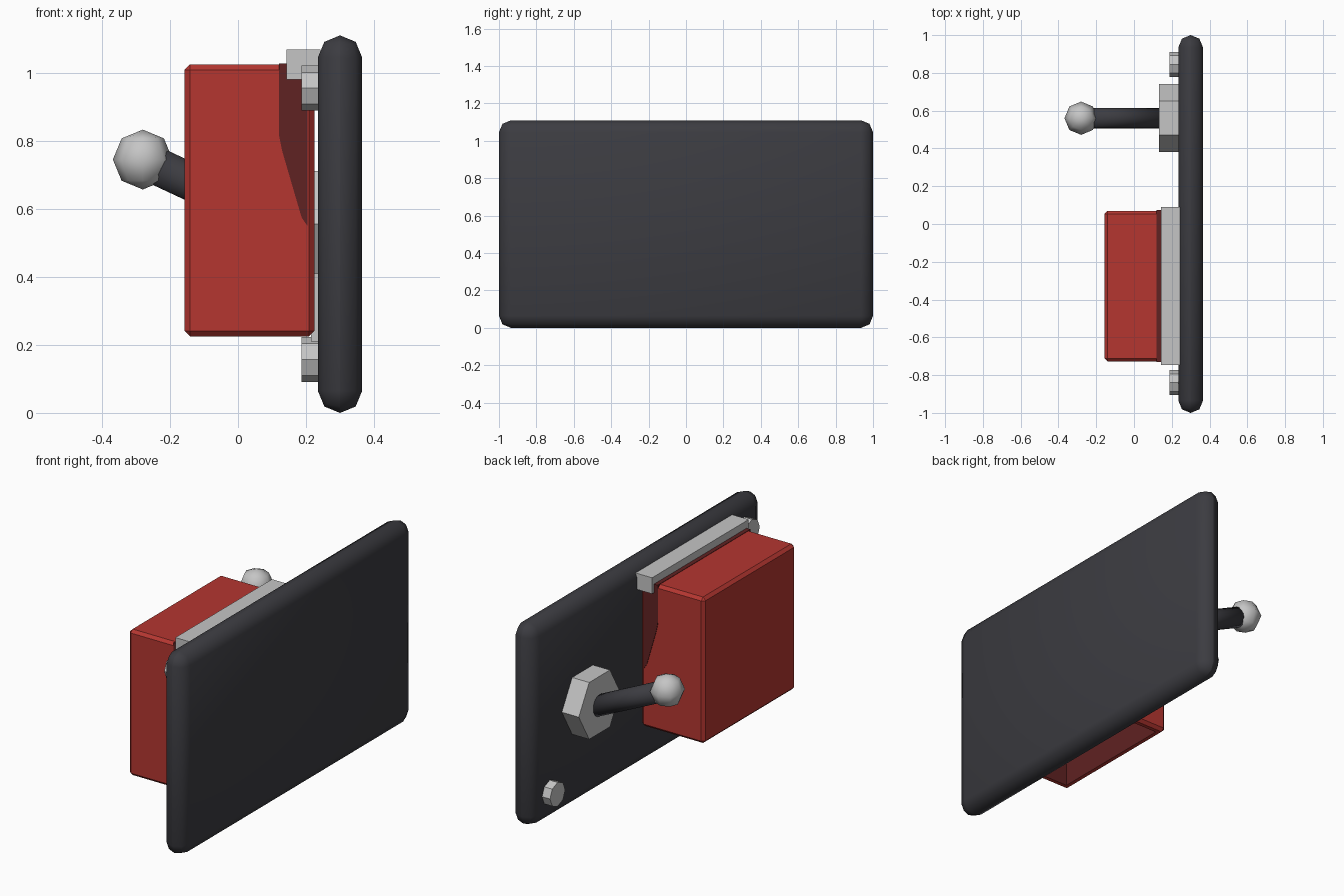
import bpy, bmesh, math
from mathutils import Vector, Matrix

cube = bpy.data.objects.get("Cube")
if cube:
    bpy.data.objects.remove(cube, do_unlink=True)


def material(name, rgb):
    m = bpy.data.materials.new(name)
    m.use_nodes = True
    m.diffuse_color = (*rgb, 1)
    m.node_tree.nodes["Principled BSDF"].inputs["Base Color"].default_value = (*rgb, 1)
    return m


RED = material("red", (0.46, 0.037, 0.03))
DARK_RED = material("dark red", (0.115, 0.016, 0.016))
CHARCOAL = material("charcoal", (0.045, 0.045, 0.053))
GREY = material("light grey", (0.56, 0.56, 0.56))


def finish(name, bm, *mats, smooth=False):
    bmesh.ops.recalc_face_normals(bm, faces=bm.faces)
    for f in bm.faces:
        f.smooth = smooth
    mesh = bpy.data.meshes.new(name)
    bm.to_mesh(mesh)
    bm.free()
    for m in mats:
        mesh.materials.append(m)
    obj = bpy.data.objects.new(name, mesh)
    bpy.context.collection.objects.link(obj)
    return obj


def box_mesh(lo, hi, bevel=0, segments=1):
    lo, hi = Vector(lo), Vector(hi)
    bm = bmesh.new()
    bmesh.ops.create_cube(bm, size=1, matrix=Matrix.Translation((lo + hi) / 2)
                          @ Matrix.Diagonal((*(hi - lo), 1)))
    if bevel:
        bmesh.ops.bevel(bm, geom=bm.edges[:], offset=bevel, segments=segments,
                        profile=0.5, affect='EDGES')
        bmesh.ops.remove_doubles(bm, verts=bm.verts, dist=0.0005)
    return bm


def prism(name, points, step, mat):
    """Extrude a closed outline by a vector."""
    bm = bmesh.new()
    face = bm.faces.new([bm.verts.new(p) for p in points])
    ext = bmesh.ops.extrude_face_region(bm, geom=[face])
    bmesh.ops.translate(bm, vec=step,
                        verts=[v for v in ext["geom"] if isinstance(v, bmesh.types.BMVert)])
    return finish(name, bm, mat)


def disc(name, sides, radius, y, z, x0, x1):
    angles = [2 * math.pi * i / sides for i in range(sides)]
    points = [(x0, y + radius * math.cos(a), z + radius * math.sin(a)) for a in angles]
    return prism(name, points, (x1 - x0, 0, 0), GREY)


# Rounded wall plate
finish("wall_plate", box_mesh((0.235, -1, 0), (0.365, 1, 1.11), 0.0645, 2),
       CHARCOAL, smooth=True)

# Red housing, hollow and open underneath
bm = box_mesh((-0.157, -0.727, 0.225), (0.225, 0.07, 1.025), 0.016)
bottom = min(bm.faces, key=lambda f: f.calc_center_median().z)
bmesh.ops.inset_individual(bm, faces=[bottom], thickness=0.03)
cavity = bmesh.ops.extrude_discrete_faces(bm, faces=[bottom])["faces"][0]
bmesh.ops.translate(bm, vec=(0, 0, 0.72), verts=cavity.verts)
cavity.material_index = 1
for edge in cavity.edges:
    for f in edge.link_faces:
        f.material_index = 1
finish("housing", bm, RED, DARK_RED)

# Dark curved liner showing on both sides and the top edge of the housing
outline = [(0.12, 1.027), (0.12, 0.82), (0.13, 0.77), (0.165, 0.65),
           (0.187, 0.575), (0.204, 0.55), (0.204, 1.027)]
prism("housing_liner", [(x, -0.73, z) for x, z in outline], (0, 0.803, 0), DARK_RED)

# Top bar and the pad between housing and plate
finish("top_bar", box_mesh((0.143, -0.747, 0.98), (0.243, 0.09, 1.068)), GREY)
finish("back_pad", box_mesh((0.215, -0.6, 0.21), (0.24, -0.1, 0.41)), GREY)

# Bolts in opposite corners
for name, y, z in (("upper_bolt", -0.84, 0.955), ("lower_bolt", 0.845, 0.157)):
    disc(name, 8, 0.066, y, z, 0.187, 0.24)

# Lever: hexagonal base, slanted rod, ball knob
disc("lever_base", 6, 0.18, 0.56, 0.555, 0.132, 0.24)
start, knob = Vector((0.18, 0.56, 0.53)), Vector((-0.28, 0.56, 0.745))
axis = knob - start
bm = bmesh.new()
bmesh.ops.create_cone(bm, cap_ends=True, segments=16, radius1=0.055, radius2=0.055,
                      depth=axis.length, matrix=Matrix.Translation((start + knob) / 2)
                      @ axis.to_track_quat('Z', 'Y').to_matrix().to_4x4())
finish("lever_rod", bm, CHARCOAL, smooth=True)

bm = bmesh.new()
bmesh.ops.create_uvsphere(bm, u_segments=8, v_segments=4, radius=0.088,
                          matrix=Matrix.Translation(knob))
finish("lever_knob", bm, GREY, smooth=True)
